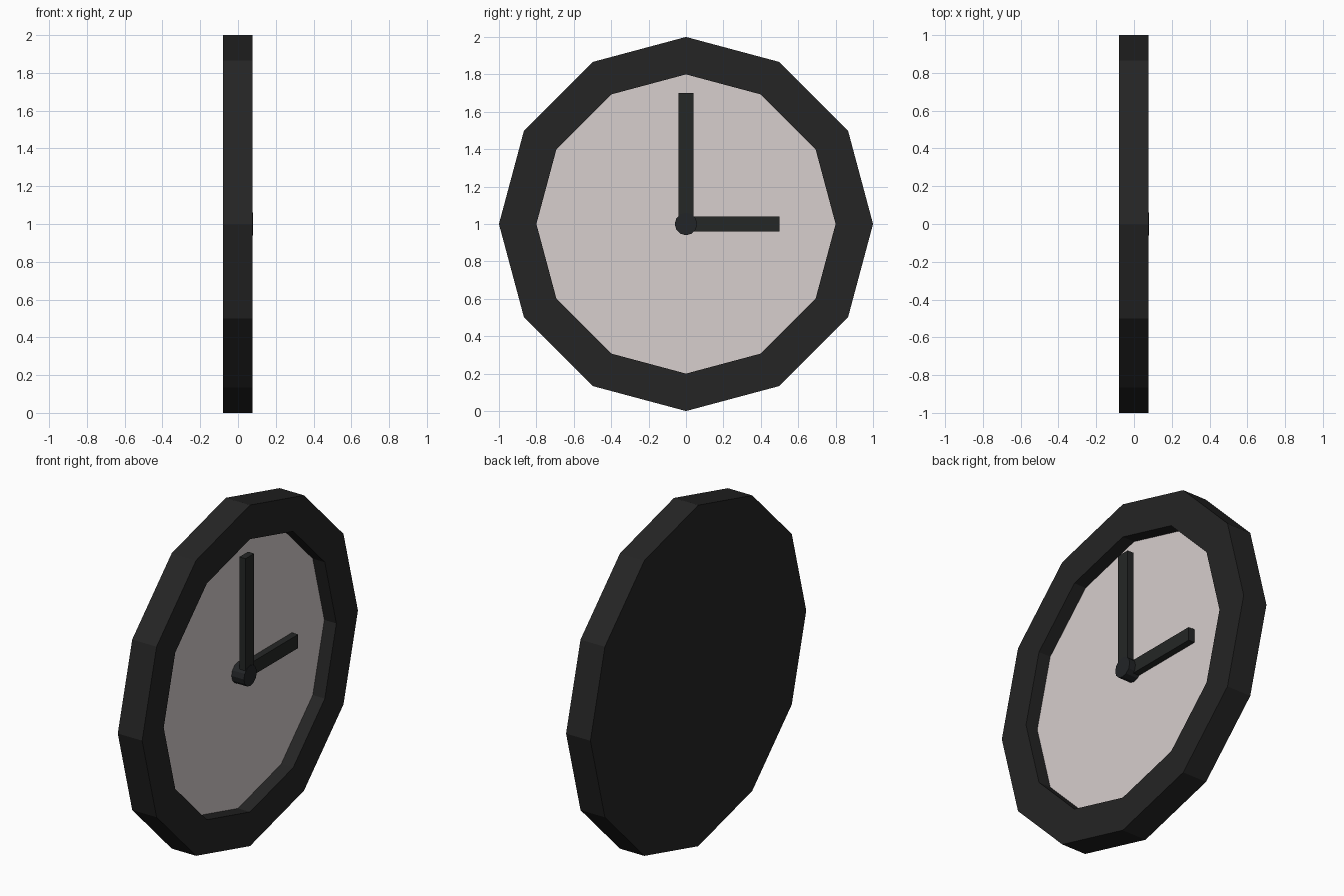
import bpy, bmesh, math
from mathutils import Vector

if "Cube" in bpy.data.objects:
    bpy.data.objects.remove(bpy.data.objects["Cube"])


def material(name, rgb):
    m = bpy.data.materials.new(name)
    m.diffuse_color = (*rgb, 1)
    m.use_nodes = True
    m.node_tree.nodes["Principled BSDF"].inputs["Base Color"].default_value = m.diffuse_color
    return m


BLACK = material("black", (0.018, 0.018, 0.018))
HAND = material("hand_black", (0.018, 0.020, 0.019))
HUB = material("hub_black", (0.016, 0.018, 0.020))
DIAL = material("dial_grey", (0.68, 0.62, 0.61))


def finish(name, bm, mat):
    bmesh.ops.recalc_face_normals(bm, faces=bm.faces)
    mesh = bpy.data.meshes.new(name)
    bm.to_mesh(mesh)
    bm.free()
    mesh.materials.append(mat)
    ob = bpy.data.objects.new(name, mesh)
    bpy.context.collection.objects.link(ob)
    return ob


def ring(bm, x, r, n=12):
    """Regular polygon facing +x, centred at z = 1, with one corner on top."""
    return [bm.verts.new((x, r * math.sin(2 * math.pi * i / n),
                          1 + r * math.cos(2 * math.pi * i / n))) for i in range(n)]


def turned(name, profile, mat, start_cap=True, end_cap=True):
    """Twelve-sided solid through (x, radius) rings."""
    bm = bmesh.new()
    rings = [ring(bm, x, r) for x, r in profile]
    for a, b in zip(rings, rings[1:]):
        for i in range(12):
            j = (i + 1) % 12
            bm.faces.new((a[i], a[j], b[j], b[i]))
    if start_cap:
        bm.faces.new(rings[0])
    if end_cap:
        bm.faces.new(rings[-1])
    return finish(name, bm, mat)


def box(name, lo, hi, mat):
    bm = bmesh.new()
    bmesh.ops.create_cube(bm, size=1)
    lo, hi = Vector(lo), Vector(hi)
    for v in bm.verts:
        v.co = (lo + hi) / 2 + v.co * (hi - lo)
    return finish(name, bm, mat)


# Frame: back plate, outer wall, front rim and recess wall
turned("frame", [(-0.08, 1), (0.078, 1), (0.078, 0.8), (0, 0.8)], BLACK, end_cap=False)

# Dial at the bottom of the recess
bm = bmesh.new()
bm.faces.new(reversed(ring(bm, 0, 0.8)))
dial = finish("dial", bm, DIAL)
if dial.data.polygons[0].normal.x < 0:
    dial.data.flip_normals()

# Hands and centre hub
box("hour_hand", (0, 0, 0.96), (0.04, 0.5, 1.04), HAND)
box("minute_hand", (0.037, -0.04, 1), (0.077, 0.04, 1.7), HAND)
turned("hub", [(0, 0.06), (0.08, 0.06)], HUB)
